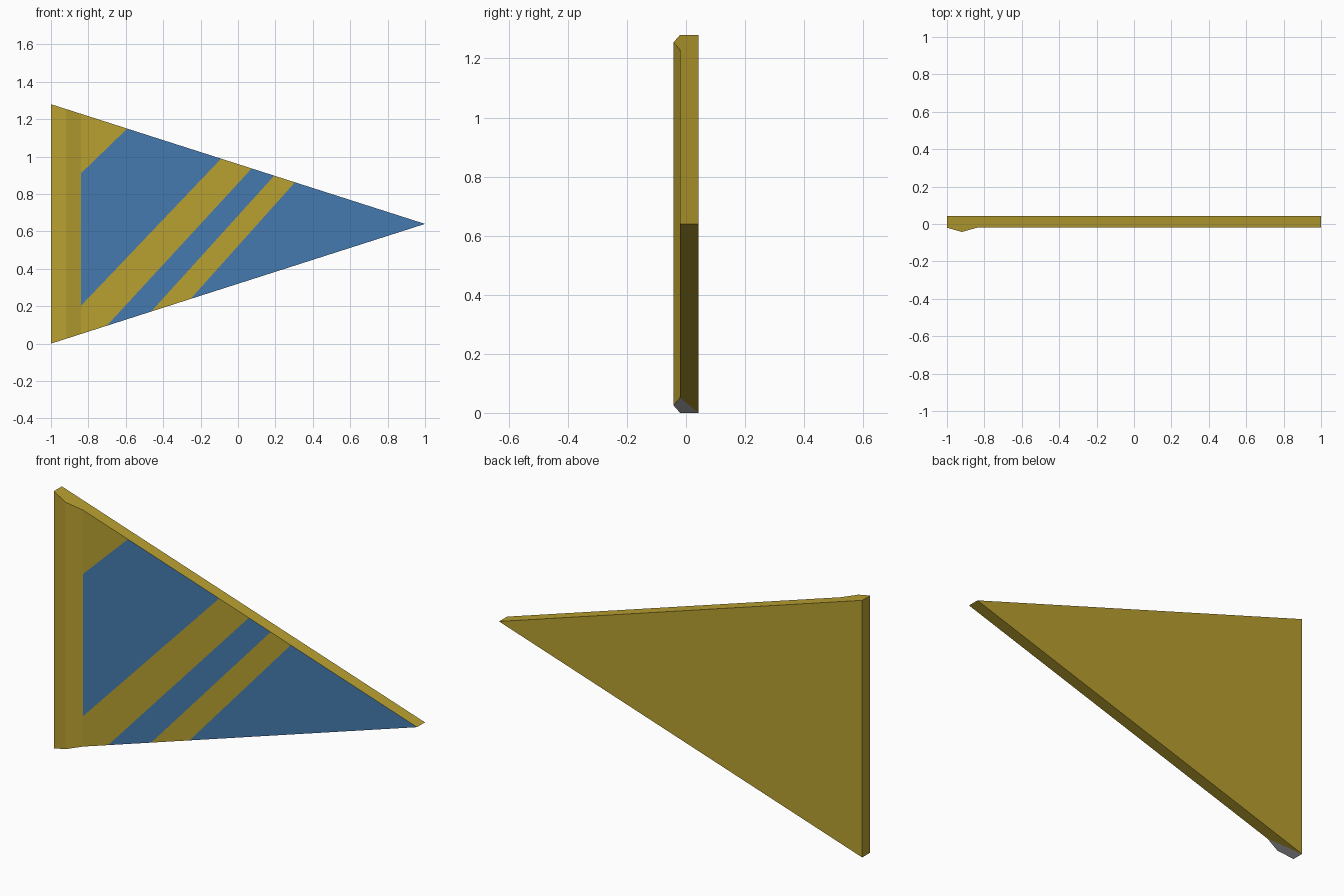
import bpy, bmesh
from mathutils import Vector

if "Cube" in bpy.data.objects:
    bpy.data.objects.remove(bpy.data.objects["Cube"])


def material(name, rgb):
    m = bpy.data.materials.new(name)
    m.diffuse_color = (*rgb, 1)
    m.use_nodes = True
    m.node_tree.nodes["Principled BSDF"].inputs["Base Color"].default_value = m.diffuse_color
    return m


GOLD, BLUE, GREY = 0, 1, 2
BACK, FRONT, RIDGE = 0.0425, -0.02, -0.0425

# Plan outline: back left, front left, ridge crest, ridge foot, front tip, back tip
profile = [(-1, BACK), (-1, FRONT), (-0.92, RIDGE), (-0.84, FRONT), (1, FRONT), (1, BACK)]

# Diagonal colour borders on the front panel, as (x, z) pairs from left to right
borders = [((-0.84, 0.91), (-0.594, 1.148)),
           ((-0.818, 0.225), (-0.091, 0.988)),
           ((-0.69, 0.108), (0.075, 0.938)),
           ((-0.46, 0.176), (0.193, 0.897)),
           ((-0.246, 0.247), (0.305, 0.863))]


def side(p, border):
    """Positive when p lies to the lower right of the border."""
    (x0, z0), (x1, z1) = border
    return (p.x - x0) * (z1 - z0) - (p.z - z0) * (x1 - x0)


# Tapered pennant slab: its lower and upper edges meet at the tip
bm = bmesh.new()
low = [bm.verts.new((x, y, 0.32 * (x + 1))) for x, y in profile]
high = [bm.verts.new((x, y, 1.28 - 0.32 * (x + 1))) if x < 1 else low[i]
        for i, (x, y) in enumerate(profile)]
for i in range(6):
    j = (i + 1) % 6
    loop = list(dict.fromkeys([low[i], low[j], high[j], high[i]]))
    if len(loop) > 2:
        face = bm.faces.new(loop)
        if i == 3:
            panel = face

# Upper and lower edges, with the grey end under the ridge
for ring in (low, high):
    end = bm.faces.new(ring[:4])
    bm.faces.new([ring[0], ring[3], ring[4], ring[5]])
    if ring is low:
        end.material_index = GREY
bmesh.ops.recalc_face_normals(bm, faces=bm.faces)

# Cut the front panel along the borders, then colour alternate bands blue
panel_faces = [panel]
for (x0, z0), (x1, z1) in borders:
    edges = {e for f in panel_faces for e in f.edges}
    verts = {v for f in panel_faces for v in f.verts}
    bmesh.ops.bisect_plane(bm, geom=panel_faces + list(edges) + list(verts), dist=1e-5,
                           plane_co=(x0, 0, z0), plane_no=Vector((z1 - z0, 0, x0 - x1)))
    panel_faces = [f for f in bm.faces
                   if all(abs(v.co.y - FRONT) < 1e-4 and v.co.x > -0.841 for v in f.verts)]
for f in panel_faces:
    centre = f.calc_center_median()
    band = sum(side(centre, b) > 0 for b in borders)
    f.material_index = BLUE if band % 2 else GOLD

mesh = bpy.data.meshes.new("striped_pennant")
bm.to_mesh(mesh)
bm.free()
for m in (material("gold", (0.485, 0.352, 0.03)),
          material("blue", (0.06, 0.195, 0.43)),
          material("light grey", (0.52, 0.52, 0.52))):
    mesh.materials.append(m)
bpy.context.collection.objects.link(bpy.data.objects.new("striped_pennant", mesh))
